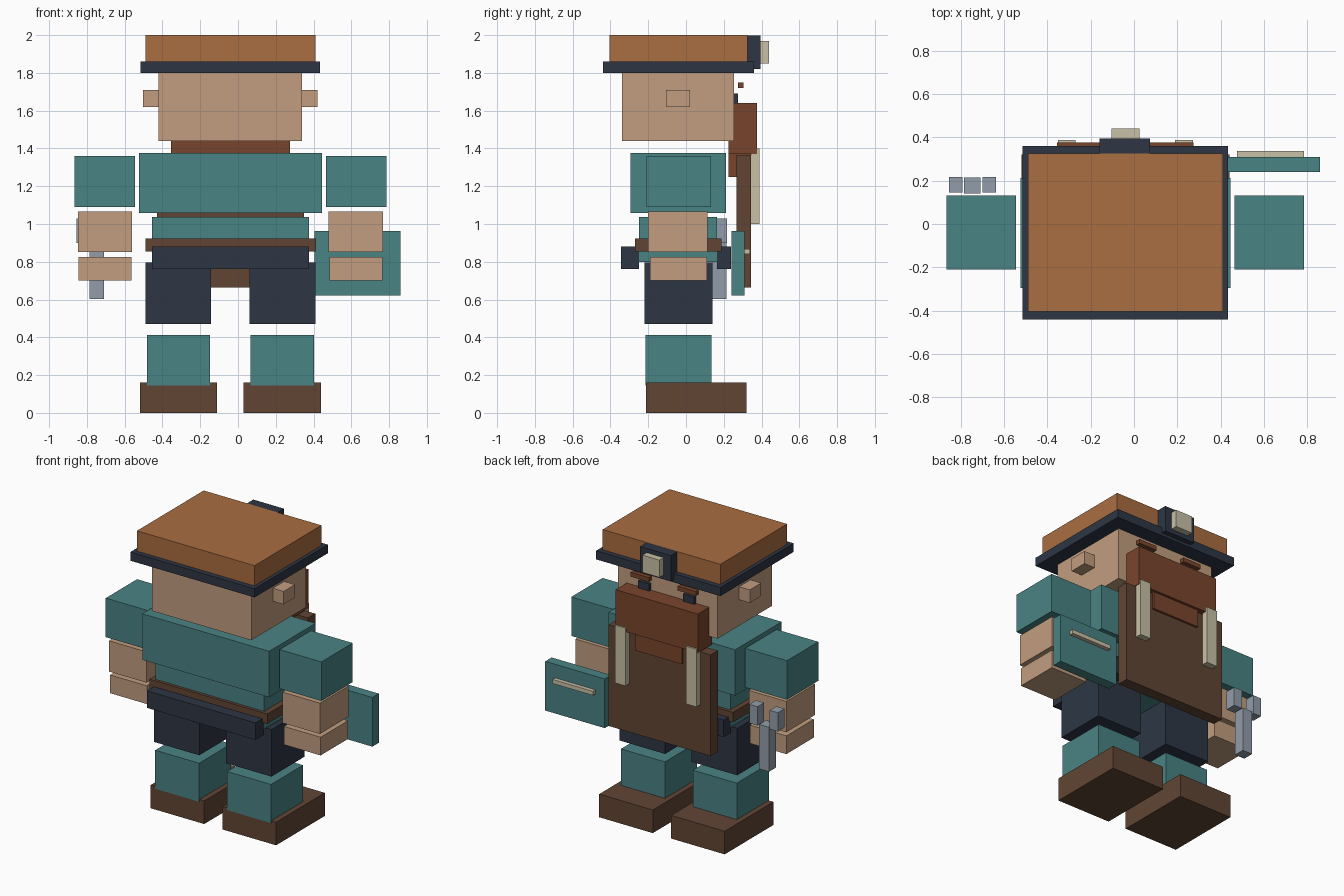
import bpy

CX = -0.04  # mirror plane of the body


def material(name, rgb):
    m = bpy.data.materials.new(name)
    lin = [((c / 255 + 0.055) / 1.055) ** 2.4 for c in rgb]
    m.diffuse_color = (*lin, 1)
    return m


orange = material("orange", (170, 109, 65))
navy = material("navy", (45, 54, 68))
skin = material("skin", (193, 157, 127))
teal = material("teal", (74, 131, 132))
brown = material("brown", (97, 69, 52))
auburn = material("auburn", (121, 69, 44))
steel = material("steel", (146, 158, 170))
cream = material("cream", (201, 192, 166))


def box(name, mat, x, y, z):
    """Box from (min, max) ranges on each axis."""
    bpy.ops.mesh.primitive_cube_add(size=1, location=[sum(r) / 2 for r in (x, y, z)])
    ob = bpy.context.object
    ob.name = name
    ob.scale = [r[1] - r[0] for r in (x, y, z)]
    bpy.ops.object.transform_apply(location=False, rotation=False, scale=True)
    ob.data.materials.append(mat)
    return ob


def pair(name, mat, x, y, z):
    """Box and its mirror image across the body's centre plane."""
    box(name + "_right", mat, x, y, z)
    box(name + "_left", mat, (2 * CX - x[1], 2 * CX - x[0]), y, z)


# Cap with headlamp
box("cap_crown", orange, (-0.49, 0.41), (-0.405, 0.325), (1.86, 2.0))
box("cap_brim", navy, (-0.515, 0.435), (-0.44, 0.36), (1.80, 1.86))
box("lamp_housing", navy, (-0.16, 0.075), (0.32, 0.395), (1.82, 1.999))
box("lamp_lens", cream, (-0.105, 0.025), (0.395, 0.44), (1.85, 1.97))

# Head and face
box("head", skin, (-0.42, 0.34), (-0.34, 0.255), (1.44, 1.80))
pair("ear", skin, (0.34, 0.422), (-0.105, 0.02), (1.62, 1.71))
pair("eye", navy, (0.09, 0.175), (0.25, 0.275), (1.60, 1.69))
pair("eyebrow", auburn, (0.07, 0.21), (0.275, 0.305), (1.72, 1.75))

# Beard
box("beard_upper", auburn, (-0.355, 0.275), (0.225, 0.377), (1.37, 1.64))
box("beard_tip", auburn, (-0.22, 0.14), (0.225, 0.36), (1.25, 1.37))

# Apron and its straps
box("apron", brown, (-0.43, 0.35), (0.267, 0.345), (0.665, 1.365))
pair("apron_strap", cream, (0.19, 0.272), (0.345, 0.388), (1.0, 1.40))

# Torso, belt and waist flaps
box("chest", teal, (-0.525, 0.445), (-0.295, 0.212), (1.057, 1.375))
box("belly", teal, (-0.455, 0.375), (-0.25, 0.165), (0.80, 1.037))
box("belt", brown, (-0.49, 0.413), (-0.27, 0.187), (0.855, 0.923))
box("rear_flap", navy, (-0.455, 0.375), (-0.345, -0.25), (0.762, 0.88))
box("front_flap", navy, (-0.455, 0.375), (0.165, 0.238), (0.762, 0.88))

# Arms
pair("sleeve", teal, (0.465, 0.785), (-0.21, 0.132), (1.09, 1.36))
pair("forearm", skin, (0.48, 0.767), (-0.2, 0.113), (0.853, 1.066))
pair("hand", skin, (0.485, 0.765), (-0.19, 0.11), (0.70, 0.826))

# Legs and boots
pair("thigh", navy, (0.062, 0.41), (-0.22, 0.14), (0.47, 0.795))
pair("shin", teal, (0.067, 0.403), (-0.215, 0.135), (0.145, 0.412))
pair("boot", brown, (0.03, 0.44), (-0.212, 0.32), (0.0, 0.16))

# Notebook in one hand
box("notebook", teal, (0.405, 0.86), (0.24, 0.31), (0.622, 0.962))
box("notebook_label", cream, (0.475, 0.785), (0.31, 0.338), (0.84, 0.868))

# Wrench in the other hand
box("wrench_shaft", steel, (-0.785, -0.71), (0.14, 0.215), (0.602, 0.91))
for side, x in (("outer", (-0.855, -0.793)), ("inner", (-0.70, -0.637))):
    box("wrench_jaw_" + side, steel, x, (0.145, 0.218), (0.90, 1.03))
